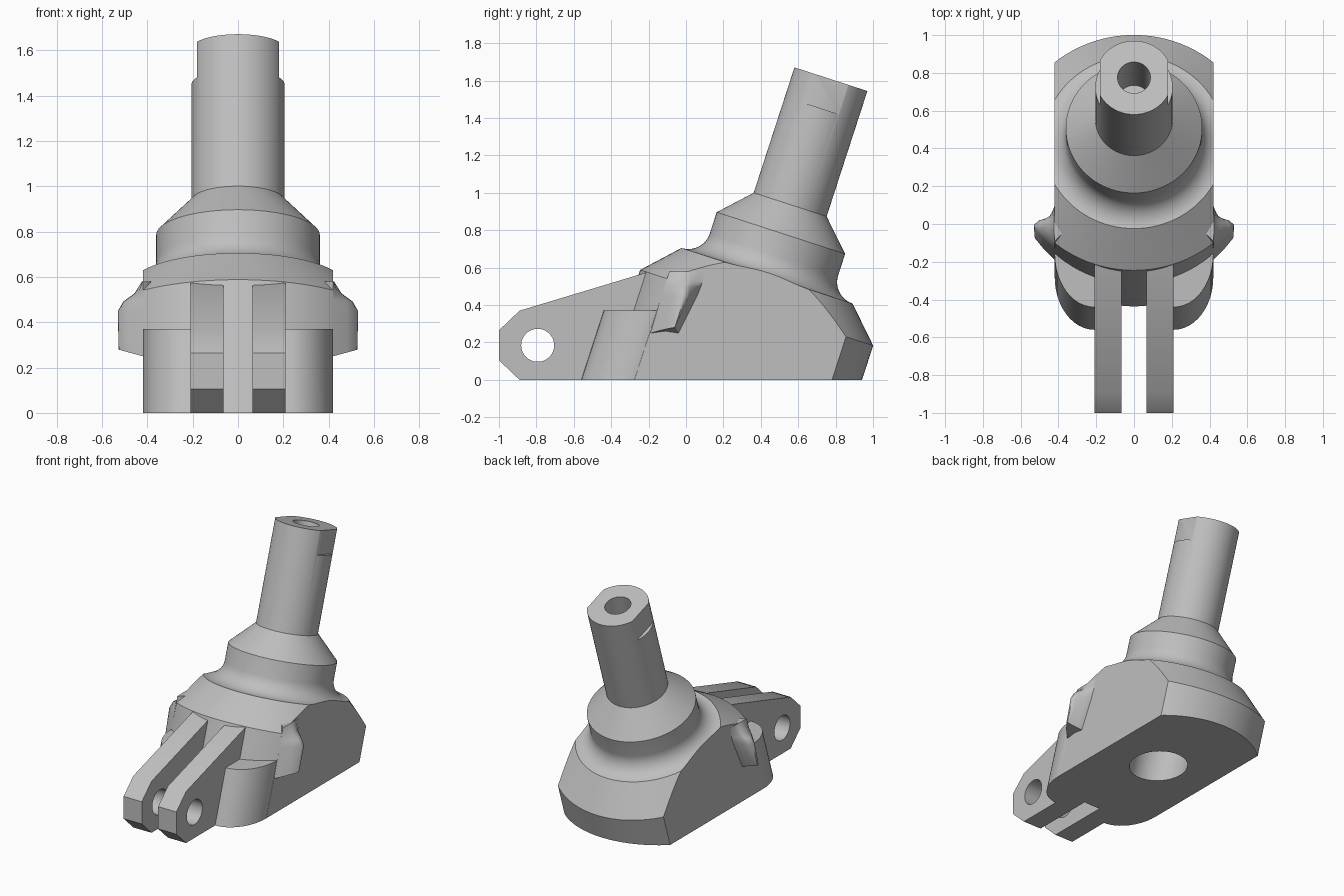
import bpy, bmesh, math
from mathutils import Matrix, Vector

cube = bpy.data.objects.get("Cube")
if cube:
    bpy.data.objects.remove(cube)

grey = bpy.data.materials.new("steel_grey")
grey.use_nodes = True
color = (0.52, 0.52, 0.52, 1)
grey.diffuse_color = color
grey.node_tree.nodes["Principled BSDF"].inputs["Base Color"].default_value = color

# Tilted frame shared by the stem, bores and base
TILT = math.radians(18)
FRAME = Matrix.Translation((0, 0.5075, 0.785)) @ Matrix.Rotation(-TILT, 4, 'X')
LEAN = math.tan(TILT)
WIDTH = 0.42


def finish(name, bm, matrix=Matrix()):
    bm.transform(matrix)
    bmesh.ops.recalc_face_normals(bm, faces=bm.faces)
    mesh = bpy.data.meshes.new(name)
    bm.to_mesh(mesh)
    bm.free()
    mesh.materials.append(grey)
    ob = bpy.data.objects.new(name, mesh)
    bpy.context.collection.objects.link(ob)
    return ob


def smooth(ob, angle=30):
    bpy.ops.object.select_all(action='DESELECT')
    ob.select_set(True)
    bpy.context.view_layer.objects.active = ob
    bpy.ops.object.shade_smooth_by_angle(angle=math.radians(angle))


def box(lo, hi, matrix=Matrix()):
    bm = bmesh.new()
    bmesh.ops.create_cube(bm, size=1)
    lo, hi = Vector(lo), Vector(hi)
    scale = Matrix.Diagonal((*(hi - lo), 1))
    return finish("cutter", bm, matrix @ Matrix.Translation((lo + hi) / 2) @ scale)


def rod(radius, length, matrix):
    bm = bmesh.new()
    bmesh.ops.create_cone(bm, cap_ends=True, segments=64, radius1=radius,
                          radius2=radius, depth=length)
    return finish("cutter", bm, matrix)


def cross_rod(radius, y, z):
    return rod(radius, 3, Matrix.Translation((0, y, z)) @ Matrix.Rotation(math.pi / 2, 4, 'Y'))


def boolean(ob, cutter, operation='DIFFERENCE'):
    mod = ob.modifiers.new("cut", 'BOOLEAN')
    mod.operation = operation
    mod.solver = 'EXACT'
    mod.object = cutter
    bpy.context.view_layer.objects.active = ob
    bpy.ops.object.modifier_apply(modifier=mod.name)
    bpy.data.objects.remove(cutter)


def loft(name, rings):
    """Join matching closed rings into a capped solid."""
    bm = bmesh.new()
    loops = [[bm.verts.new(p) for p in ring] for ring in rings]
    n = len(loops[0])
    for a, b in zip(loops, loops[1:]):
        for i in range(n):
            j = (i + 1) % n
            bm.faces.new((a[i], a[j], b[j], b[i]))
    bm.faces.new(loops[0])
    bm.faces.new(loops[-1])
    return finish(name, bm)


# Body: one turned profile (radius, height along the tilted axis)
neck = [(0.481 - 0.12 * math.cos(t), -0.12 - 0.12 * math.sin(t))
        for t in (math.pi / 2 * i / 12 for i in range(13))]
profile = [(0, 0.865), (0.205, 0.865), (0.205, 0.16), (0.361, 0)] + neck
profile += [(0.655, -0.42), (0.655, -1.2), (0, -1.2)]
bm = bmesh.new()
verts = [bm.verts.new((r, 0, h)) for r, h in profile]
edges = [bm.edges.new(pair) for pair in zip(verts, verts[1:])]
bmesh.ops.spin(bm, geom=verts + edges, axis=(0, 0, 1), cent=(0, 0, 0),
               angle=math.tau, steps=96)
bmesh.ops.remove_doubles(bm, verts=bm.verts, dist=1e-4)
body = finish("body", bm, FRAME)

# Flat sides and flat underside
boolean(body, box((-WIDTH, -2, 0), (WIDTH, 2, 3)), 'INTERSECT')
# Wrench flats at the stem tip
for s in (-1, 1):
    boolean(body, box((s * 0.28 - 0.1, -0.4, 0.70), (s * 0.28 + 0.1, 0.4, 1), FRAME))
# Stem hole, lower bore and cross hole
boolean(body, rod(0.087, 0.8, FRAME @ Matrix.Translation((0, 0, 0.865))))
boolean(body, rod(0.19, 0.9, FRAME @ Matrix.Translation((0, 0, -0.75))))
boolean(body, cross_rod(0.098, 0.333, 0.26))
smooth(body)

# Fork arms: side outline extruded across the arm thickness
arm_outline = [(-0.35, 0), (-0.89, 0), (-1, 0.105), (-1, 0.265),
               (-0.89, 0.37), (-0.2, 0.578)]
# Web: concave blend from arm to body, leaning with the axis
web_curve = [(0.42 - 0.21 * math.sin(t), -0.56 + 0.28 * math.cos(t))
             for t in (math.pi / 2 * i / 12 for i in range(13))]
web_curve = [(0.63 - x, -0.84 - y) for x, y in web_curve]
web_outline = web_curve + [(0.4, -0.2), (0.2, -0.2)]
# Ears: horizontal rings (height, then outline from front to back)
ear_rings = [
    ((0.25, 0.28), [(0.42, -0.19), (0.48, -0.13), (0.525, -0.075), (0.527, -0.06), (0.51, -0.06), (0.46, -0.05), (0.42, -0.04)]),
    ((0.45, 0.45), [(0.42, -0.13), (0.48, -0.08), (0.525, -0.03), (0.53, -0.005), (0.505, 0.018), (0.455, 0.03), (0.42, 0.06)]),
    ((0.50, 0.49), [(0.42, -0.115), (0.47, -0.07), (0.5, -0.03), (0.505, -0.005), (0.485, 0.018), (0.45, 0.035), (0.42, 0.08)]),
    ((0.53, 0.52), [(0.42, -0.105), (0.44, -0.07), (0.455, -0.03), (0.457, 0), (0.45, 0.025), (0.435, 0.05), (0.42, 0.09)]),
    ((0.58, 0.58), [(0.42, -0.09), (0.422, -0.06), (0.424, -0.02), (0.424, 0), (0.423, 0.03), (0.422, 0.06), (0.42, 0.1)]),
]


def ear_ring(s, heights, points):
    z0, z1 = heights
    ring = [(s * x, y, z0 + (z1 - z0) * (x - 0.42) / 0.11) for x, y in points]
    inner = [(s * 0.36, points[-1][1], z0), (s * 0.36, points[0][1] + 0.06, z0)]
    return ring + inner


for side, s in (("left", 1), ("right", -1)):
    arm = loft(side + "_fork_arm", [[(s * x, y, z) for y, z in arm_outline]
                                    for x in (0.065, 0.21)])
    boolean(arm, cross_rod(0.088, -0.793, 0.185))
    smooth(arm)
    web = loft(side + "_web", [[(s * x, y + LEAN * z, z) for x, y in web_outline]
                               for z in (0, 0.37)])
    smooth(web)
    ear = loft(side + "_ear", [ear_ring(s, h, pts) for h, pts in ear_rings])
    smooth(ear, 50)
